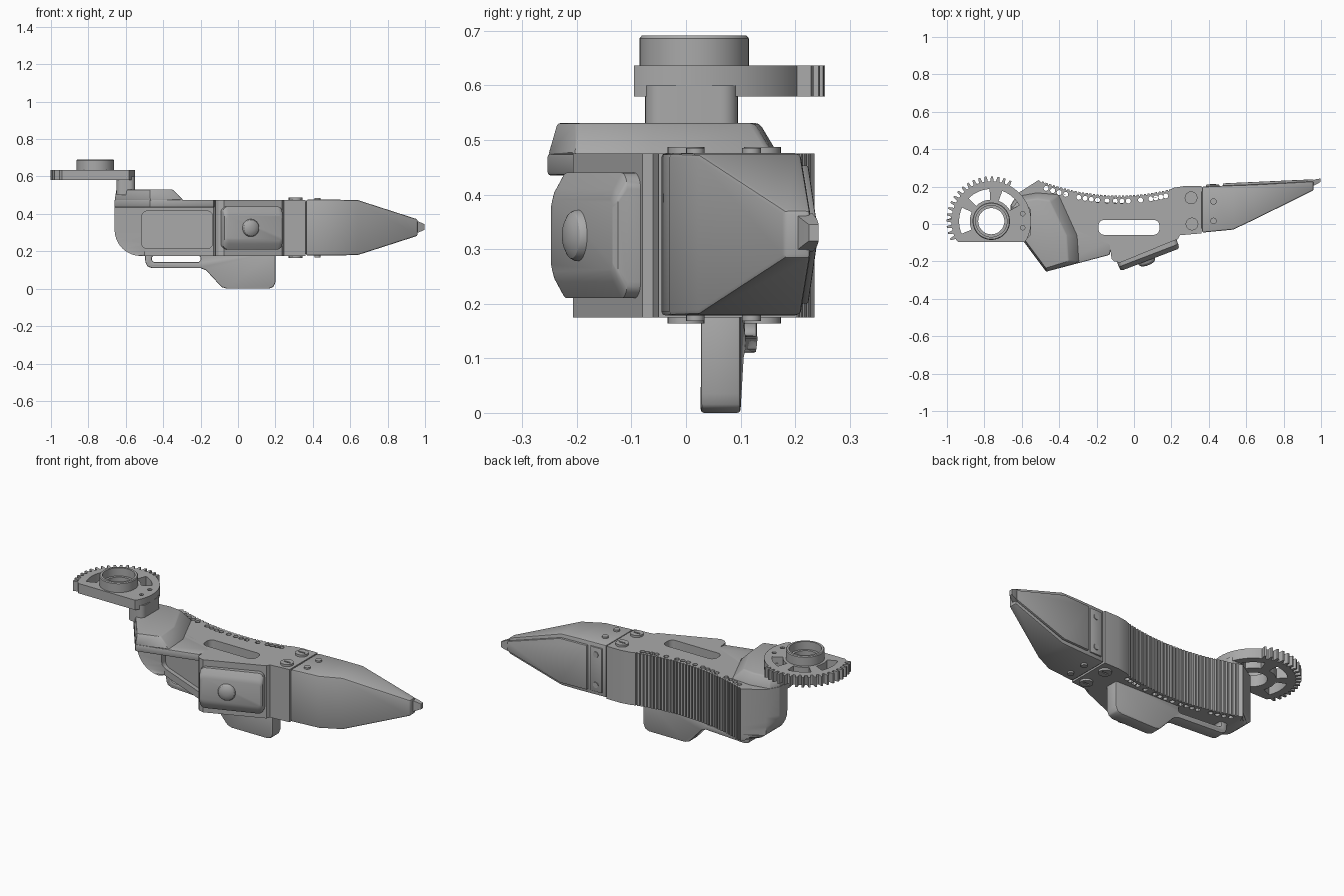
import bpy, bmesh, math
from math import sin, cos, pi, radians

if bpy.data.objects.get("Cube"):
    bpy.data.objects.remove(bpy.data.objects["Cube"])

grey = bpy.data.materials.new("mid grey")
grey.use_nodes = True
grey.diffuse_color = (0.4, 0.4, 0.4, 1)
grey.node_tree.nodes["Principled BSDF"].inputs["Base Color"].default_value = (0.4, 0.4, 0.4, 1)


def loft(name, *solids):
    """Each solid is a list of rings of 3D points, skinned and capped."""
    bm = bmesh.new()
    for rings in solids:
        vr = [[bm.verts.new(p) for p in r] for r in rings]
        n = len(vr[0])
        for a, b in zip(vr, vr[1:]):
            for i in range(n):
                j = (i + 1) % n
                bm.faces.new((a[i], a[j], b[j], b[i]))
        bm.faces.new(vr[0][::-1])
        bm.faces.new(vr[-1])
    bmesh.ops.connect_verts_nonplanar(bm, angle_limit=radians(1), faces=bm.faces)
    bmesh.ops.recalc_face_normals(bm, faces=bm.faces)
    me = bpy.data.meshes.new(name)
    bm.to_mesh(me)
    bm.free()
    me.materials.append(grey)
    ob = bpy.data.objects.new(name, me)
    bpy.context.collection.objects.link(ob)
    return ob


def select(ob):
    bpy.ops.object.select_all(action='DESELECT')
    ob.select_set(True)
    bpy.context.view_layer.objects.active = ob


def cut(ob, *cutters):
    select(ob)
    for c in cutters:
        m = ob.modifiers.new("cut", 'BOOLEAN')
        m.operation, m.solver, m.object = 'DIFFERENCE', 'EXACT', c
        bpy.ops.object.modifier_apply(modifier=m.name)


def finish(ob, bevel=0, segments=2):
    select(ob)
    if bevel:
        m = ob.modifiers.new("soft_edges", 'BEVEL')
        m.width, m.segments, m.limit_method, m.angle_limit = bevel, segments, 'ANGLE', radians(35)
        bpy.ops.object.modifier_apply(modifier=m.name)
    bpy.ops.object.shade_smooth_by_angle(angle=radians(30))


def flat(pts, z):
    return [(x, y, z) for x, y in pts]


def prism(pts, z0, z1):
    return [flat(pts, z0), flat(pts, z1)]


def circle(cx, cy, r, n=24):
    return [(cx + r * cos(2 * pi * i / n), cy + r * sin(2 * pi * i / n)) for i in range(n)]


def rounded(cx, cy, w, h, r, n=6):
    pts = []
    for q, (sx, sy) in enumerate([(1, 1), (-1, 1), (-1, -1), (1, -1)]):
        for i in range(n + 1):
            a = (q + i / n) * pi / 2
            pts.append((cx + sx * (w / 2 - r) + r * cos(a), cy + sy * (h / 2 - r) + r * sin(a)))
    return pts


def back(x):
    """Concave rear edge of the body."""
    return 0.152 + 0.45 * (x + 0.08) ** 2


# Cutters: long top slot with rows of rim holes, and the front pocket
openings = [prism(rounded(-0.027, -0.018, 0.325, 0.08, 0.03), -0.1, 0.8)]
for a, b, n in [(-0.47, -0.365, 4), (-0.295, -0.195, 4), (-0.145, -0.145, 1),
                (-0.10, -0.03, 3), (0.035, 0.035, 1), (0.09, 0.17, 4)]:
    for i in range(n):
        x = a + (b - a) * i / max(n - 1, 1)
        openings.append(prism(circle(x, back(x) - 0.03, 0.0135, 12), 0.1, 0.6))
through_cutter = loft("through_cutter", *openings)
pocket = rounded(-0.325, 0.315, 0.38, 0.2, 0.03)
pocket_cutter = loft("pocket_cutter", [[(x, -0.4, z) for x, z in pocket],
                                       [(x, 0.075 - 0.432 * (x + 0.5), z) for x, z in pocket]])

# Main body: slanted front wall, block behind the button, ribbed rear wall,
# rounded lower corner at the gear end
outline = [(-0.66, 0.03), (-0.5, 0.05), (-0.13, -0.11), (-0.12, -0.185), (-0.105, -0.2), (-0.075, -0.207),
           (0.235, -0.08), (0.245, -0.06), (0.36, -0.05), (0.36, 0.203), (0.27, 0.203), (0.21, 0.193)]
ribs, span = 36, 0.7
p = span / ribs
for i in range(ribs):
    x = 0.2 - i * p
    x2 = x - 0.6 * p
    outline += [(x, back(x)), (x2, back(x2)), (x2, back(x2) - 0.007), (x - 0.95 * p, back(x - p) - 0.007)]
outline += [(-0.51, 0.235), (-0.62, 0.165), (-0.66, 0.1)]
rings, r = [], 0.14
for i in range(9):
    a = i / 8 * pi / 2
    lim = -0.66 + r * (1 - sin(a))
    rings.append([(max(x, lim), y, 0.175 + r * (1 - cos(a))) for x, y in outline])
rings.append(flat(outline, 0.475))
body = loft("ribbed_body", rings)
cut(body, through_cutter, pocket_cutter)
finish(body)

# Top deck with slot, overhanging front skirt and raised shoulder
deck_pts = [(-0.66, 0.0), (-0.47, -0.25), (-0.14, -0.16), (0.21, -0.08), (0.24, -0.055), (0.24, 0.13)]
deck_pts += [(0.2 - 0.05 * i, back(0.2 - 0.05 * i) - 0.05) for i in range(13)]
deck_pts += [(-0.52, 0.165), (-0.63, 0.13), (-0.66, 0.09)]
deck = loft("top_deck", prism(deck_pts, 0.465, 0.486))
cut(deck, through_cutter)
finish(deck)
skirt_pts = [(-0.66, 0.0), (-0.47, -0.255), (-0.13, -0.165), (-0.115, -0.085), (-0.3, 0.0), (-0.6, 0.08), (-0.66, 0.08)]
finish(loft("front_skirt", prism(skirt_pts, 0.435, 0.475)), 0.006)
low = [(-0.66, 0.0), (-0.47, -0.255), (-0.29, -0.205), (-0.30, -0.06), (-0.40, 0.16),
       (-0.52, 0.17), (-0.63, 0.15), (-0.66, 0.1)]
high = [(-0.65, 0.0), (-0.472, -0.238), (-0.35, -0.2), (-0.36, -0.06), (-0.45, 0.125),
        (-0.52, 0.135), (-0.62, 0.125), (-0.65, 0.09)]
finish(loft("raised_shoulder", [flat(low, 0.472), flat(high, 0.531)]), 0.008)

# Gear bracket: post, toothed sector with curved openings, bearing hub
post = rounded(-0.6, 0.01, 0.1, 0.17, 0.03)
finish(loft("gear_post", prism(post, 0.5, 0.6)))
gx, gy = -0.763, 0.015
gear_pts = []
a = 0.0
while a < 360:
    if 60 <= a < 206:
        for da, rr in [(0, 0.213), (2, 0.213), (3.3, 0.24), (5.7, 0.24), (7, 0.213)]:
            gear_pts.append((a + da, rr))
        a += 8.2
    else:
        gear_pts.append((a, 0.213))
        a += 6
gear_pts = [(gx + rr * cos(radians(t)), max(gy + rr * sin(radians(t)), -0.095)) for t, rr in gear_pts]
gear = loft("gear_sector", prism(gear_pts, 0.58, 0.636))


def bean(a0, a1, r0, r1, n=10):
    arc = [radians(a0 + (a1 - a0) * i / n) for i in range(n + 1)]
    return [(gx + r0 * cos(t), gy + r0 * sin(t)) for t in arc] + \
           [(gx + r1 * cos(t), gy + r1 * sin(t)) for t in reversed(arc)]


windows = [prism(bean(*s, 0.115, 0.172), 0.5, 0.7) for s in [(155, 203), (93, 135), (30, 70)]]
windows += [prism(circle(x, y, 0.012, 12), 0.575, 0.7) for x, y in [(-0.595, 0.055), (-0.595, -0.02)]]
windows.append(prism(circle(gx, gy, 0.09, 32), 0.5, 0.7))
gear_cutter = loft("gear_cutter", *windows)
cut(gear, gear_cutter)
finish(gear)
hub_profile = [(0.07, 0.58), (0.1, 0.58), (0.1, 0.686), (0.096, 0.691), (0.084, 0.691), (0.084, 0.645), (0.07, 0.645)]
bm = bmesh.new()
hub_rings = [[bm.verts.new((x, y, z)) for x, y in circle(gx, gy, rr, 48)] for rr, z in hub_profile]
for A, B in zip(hub_rings, hub_rings[1:] + hub_rings[:1]):
    for k in range(48):
        m = (k + 1) % 48
        bm.faces.new((A[k], A[m], B[m], B[k]))
bmesh.ops.recalc_face_normals(bm, faces=bm.faces)
hub_mesh = bpy.data.meshes.new("bearing_hub")
bm.to_mesh(hub_mesh)
bm.free()
hub_mesh.materials.append(grey)
hub = bpy.data.objects.new("bearing_hub", hub_mesh)
bpy.context.collection.objects.link(hub)
finish(hub)

# Lower fin with strap slot, swinging back toward the gear end
fin_pts = [(-0.5, 0.2), (-0.495, 0.14), (-0.485, 0.12), (-0.46, 0.11), (-0.2, 0.11), (-0.17, 0.098),
           (-0.1, 0.022), (-0.085, 0.008), (-0.06, 0.0), (0.165, 0.0), (0.19, 0.01), (0.2, 0.035), (0.2, 0.2)]
fin = loft("lower_fin", [[(x, y, z) for x, z in fin_pts] for y in (0.027, 0.1)])
strap = rounded(-0.33, 0.16, 0.26, 0.036, 0.016)
strap_cutter = loft("strap_cutter", [[(x, y, z) for x, z in strap] for y in (-0.1, 0.3)])
cut(fin, strap_cutter)
for v in fin.data.vertices:
    v.co.y += 0.03 * min(1, max(0, (-0.1 - v.co.x) / 0.35))
finish(fin, 0.006)

# Angled button housing and domed button
ang = radians(21)


def housing(pts, d):
    """Place a flat ring on the angled front, d out along its normal."""
    return [(0.085 + u * cos(ang) + d * sin(ang), -0.187 + u * sin(ang) - d * cos(ang), z) for u, z in pts]


big, mid = rounded(0, 0.325, 0.34, 0.23, 0.03), rounded(0, 0.325, 0.335, 0.17, 0.025)
face = rounded(0, 0.325, 0.315, 0.13, 0.015)
finish(loft("button_housing", [housing(big, -0.055), housing(big, -0.02), housing(mid, -0.003), housing(face, 0.004)]))
dome = [housing(circle(-0.02, 0.325, rr, 32), d)
        for rr, d in [(0.047, -0.01), (0.047, 0.008), (0.042, 0.017), (0.03, 0.024), (0.012, 0.028)]]
finish(loft("button", dome))

# Tapered fingertip with claw and rear nail plate
sections = [(0.364, -0.046, 0.2, 0.149), (0.53, -0.03, 0.207, 0.149), (0.64, 0.022, 0.211, 0.147),
            (0.96, 0.18, 0.228, 0.044)]
tip = [[(x, y0, 0.327 - h), (x, y1, 0.327 - h), (x, y1, 0.327 + h), (x, y0, 0.327 + h)] for x, y0, y1, h in sections]
finish(loft("fingertip", tip), 0.008)
claw = [(0.95, 0.2, 0.232, 0.035), (0.975, 0.212, 0.24, 0.025), (0.998, 0.225, 0.243, 0.015)]
finish(loft("claw", [[(x, y0, 0.33 - h), (x, y1, 0.33 - h), (x, y1, 0.33 + h), (x, y0, 0.33 + h)]
                     for x, y0, y1, h in claw]))
nail = [(0.475, 0.2), (0.64, 0.2), (0.96, 0.3), (0.96, 0.355), (0.64, 0.453), (0.475, 0.453)]
finish(loft("nail_plate", [[(x, 0.2 + 0.05 * (x - 0.47), z) for x, z in nail],
                           [(x, 0.217 + 0.045 * (x - 0.47), z) for x, z in nail]]), 0.004)
strip = [(0.385, 0.2), (0.458, 0.2), (0.458, 0.453), (0.385, 0.453)]
finish(loft("hinge_strip", [[(x, y, z) for x, z in strip] for y in (0.19, 0.21)]), 0.003)
core = rounded(0.36, 0.075, 0.1, 0.2, 0.01)
finish(loft("hinge_core", prism(core, 0.185, 0.465)))

# Hinge screws with drive slots, top and bottom, plus pins and rear strip screws
spots = [(0.305, 0.14), (0.31, 0.0)]
drive_cutter = loft("drive_cutter", *[prism(rounded(x, y, 0.04, 0.008, 0.003, 2), z0, z1)
                                      for x, y in spots for z0, z1 in [(0.482, 0.6), (0.1, 0.169)]])
screws = loft("hinge_screws", *[prism(circle(x, y, 0.034), z0, z1) for x, y in spots
                                for z0, z1 in [(0.46, 0.487), (0.164, 0.19)]])
cut(screws, drive_cutter)
finish(screws)
finish(loft("small_pins", *[prism(circle(0.425, y, 0.017, 16), z0, z1) for y in (0.017, 0.12)
                            for z0, z1 in [(0.46, 0.485), (0.168, 0.19)]]))
finish(loft("strip_screws", *[[[(x, y, z) for x, z in circle(0.422, zc, 0.016, 16)] for y in (0.2, 0.214)]
                              for zc in (0.24, 0.413)]))

# Remove helper cutters
for ob in [o for o in bpy.data.objects if o.name.endswith("_cutter")]:
    bpy.data.objects.remove(ob)
